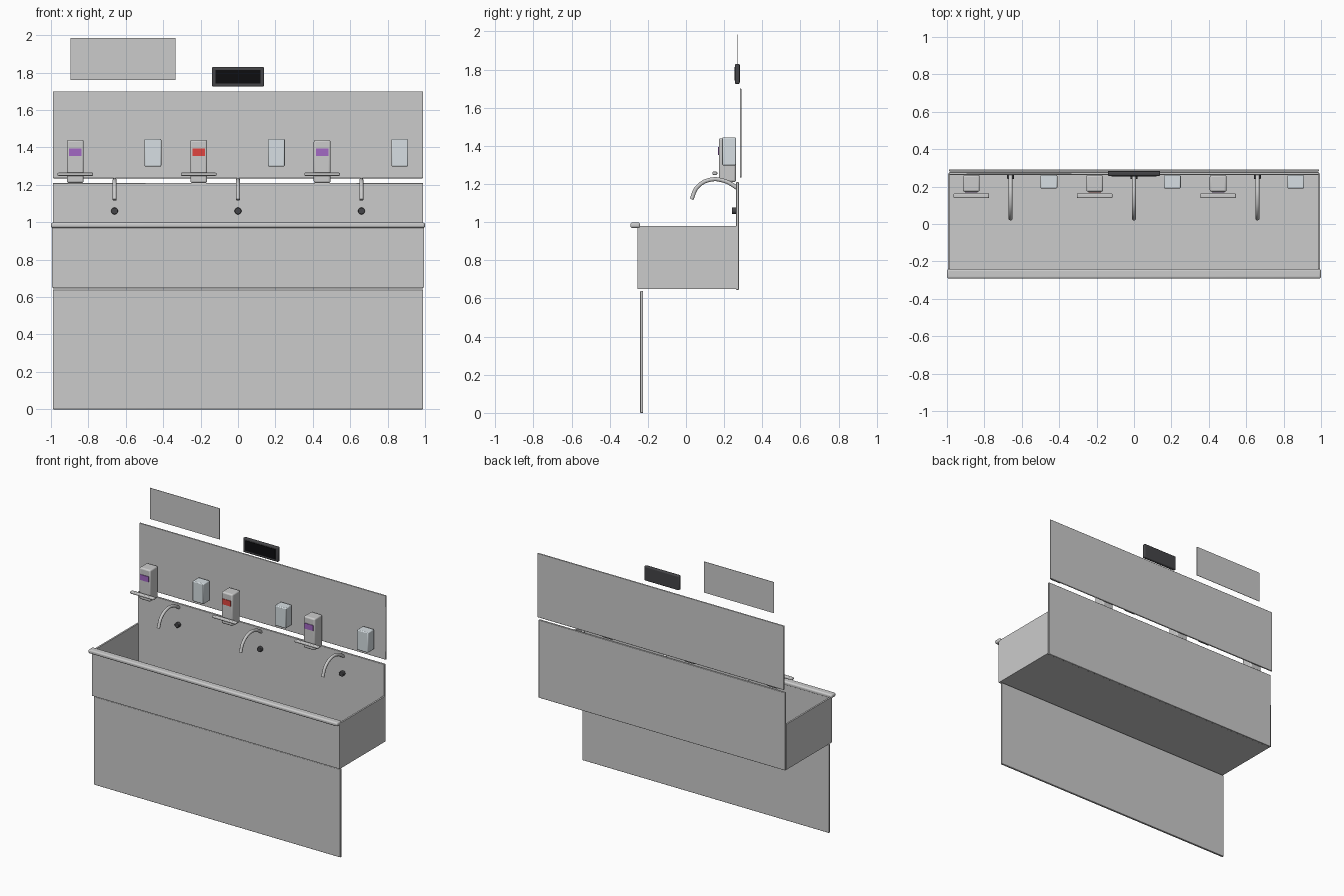
import bpy, math
from mathutils import Vector

if "Cube" in bpy.data.objects:
    bpy.data.objects.remove(bpy.data.objects["Cube"])


def material(name, color):
    m = bpy.data.materials.new(name)
    m.diffuse_color = (*color, 1)
    m.use_nodes = True
    m.node_tree.nodes["Principled BSDF"].inputs["Base Color"].default_value = m.diffuse_color
    return m


DARK = material("dark_plastic", (0.06, 0.06, 0.065))
BLACK = material("black_glass", (0.004, 0.004, 0.005))
WHITE = material("pale_plastic", (0.68, 0.74, 0.77))
PURPLE = material("purple_label", (0.36, 0.14, 0.55))
RED = material("red_label", (0.75, 0.06, 0.05))


def finish(obj, name, mat, bevel, segments=2):
    obj.name = name
    if mat:
        obj.data.materials.append(mat)
    if bevel:
        b = obj.modifiers.new("edge_bevel", "BEVEL")
        b.width, b.segments = bevel, segments
        b.limit_method = "ANGLE"
        bpy.ops.object.shade_smooth_by_angle(angle=math.radians(35))
    return obj


def box(name, x, y, z, mat=None, bevel=0.0, segments=2):
    """Box given by its (min, max) range on each axis."""
    r = (x, y, z)
    bpy.ops.mesh.primitive_cube_add(size=1, location=[(a + b) / 2 for a, b in r])
    obj = bpy.context.object
    obj.scale = [b - a for a, b in r]
    bpy.ops.object.transform_apply(location=False, rotation=False, scale=True)
    return finish(obj, name, mat, bevel, segments)


def rod(name, start, end, radius, mat=None, bevel=0.0):
    a, b = Vector(start), Vector(end)
    bpy.ops.mesh.primitive_cylinder_add(vertices=24, radius=radius, depth=(b - a).length,
                                        location=(a + b) / 2)
    obj = bpy.context.object
    obj.rotation_euler = (b - a).to_track_quat("Z", "Y").to_euler()
    bpy.ops.object.shade_smooth_by_angle(angle=math.radians(35))
    return finish(obj, name, mat, bevel)


# trough: floor, front, ends, tall back and rolled front rim
box("basin_floor", (-0.993, 0.993), (-0.255, 0.27), (0.65, 0.662))
box("basin_front", (-0.993, 0.993), (-0.255, -0.243), (0.65, 0.98), bevel=0.003)
for side, s in (("left", -1), ("right", 1)):
    box("basin_end_" + side, sorted((s * 0.983, s * 0.995)), (-0.255, 0.27), (0.65, 0.98))
box("basin_back", (-0.99, 0.99), (0.263, 0.277), (0.645, 1.21), bevel=0.003)
box("front_rim", (-1, 1), (-0.292, -0.24), (0.97, 0.998), bevel=0.01, segments=3)

# panels below and above the trough
box("lower_apron", (-0.99, 0.99), (-0.24, -0.225), (0, 0.64), bevel=0.003)
box("wall_splash_panel", (-0.99, 0.99), (0.282, 0.292), (1.235, 1.70), bevel=0.003)

# instruction plate and timer display
box("wall_plate", (-0.895, -0.335), (0.268, 0.271), (1.76, 1.985))
box("timer_case", (-0.14, 0.14), (0.257, 0.282), (1.725, 1.83), DARK, 0.007, 3)
box("timer_screen", (-0.12, 0.12), (0.254, 0.26), (1.742, 1.815), BLACK)

for i in range(3):
    n = "_" + str(i + 1)
    x = -0.66 + 0.66 * i

    # gooseneck spout swept along a curve
    curve = bpy.data.curves.new("spout_path", "CURVE")
    curve.dimensions = "3D"
    curve.bevel_depth, curve.bevel_resolution = 0.011, 3
    curve.resolution_u, curve.use_fill_caps = 10, True
    sp = curve.splines.new("BEZIER")
    path = [(0.268, 1.18), (0.205, 1.215), (0.13, 1.223), (0.06, 1.185), (0.029, 1.12)]
    sp.bezier_points.add(len(path) - 1)
    for p, (py, pz) in zip(sp.bezier_points, path):
        p.co = (x, py, pz)
        p.handle_left_type = p.handle_right_type = "AUTO"
    spout = bpy.data.objects.new("spout" + n, curve)
    bpy.context.collection.objects.link(spout)
    bpy.ops.object.select_all(action="DESELECT")
    spout.select_set(True)
    bpy.context.view_layer.objects.active = spout
    bpy.ops.object.convert(target="MESH")
    bpy.ops.object.shade_smooth_by_angle(angle=math.radians(40))

    # knee sensor eye
    rod("sensor" + n, (x, 0.265, 1.06), (x, 0.24, 1.06), 0.018, DARK, 0.003)

    # soap dispenser with coloured label and elbow lever
    d = x - 0.21
    box("dispenser" + n, (d - 0.045, d + 0.045), (0.172, 0.262), (1.21, 1.44), bevel=0.01, segments=3)
    box("dispenser_label" + n, (d - 0.034, d + 0.034), (0.168, 0.175), (1.353, 1.393),
        RED if i == 1 else PURPLE)
    box("elbow_lever" + n, (d - 0.095, d + 0.095), (0.138, 0.164), (1.248, 1.265), bevel=0.006, segments=3)

    # pale brush dispenser
    b = x + 0.205
    box("brush_box" + n, (b - 0.045, b + 0.045), (0.19, 0.262), (1.298, 1.445), WHITE, 0.006)
